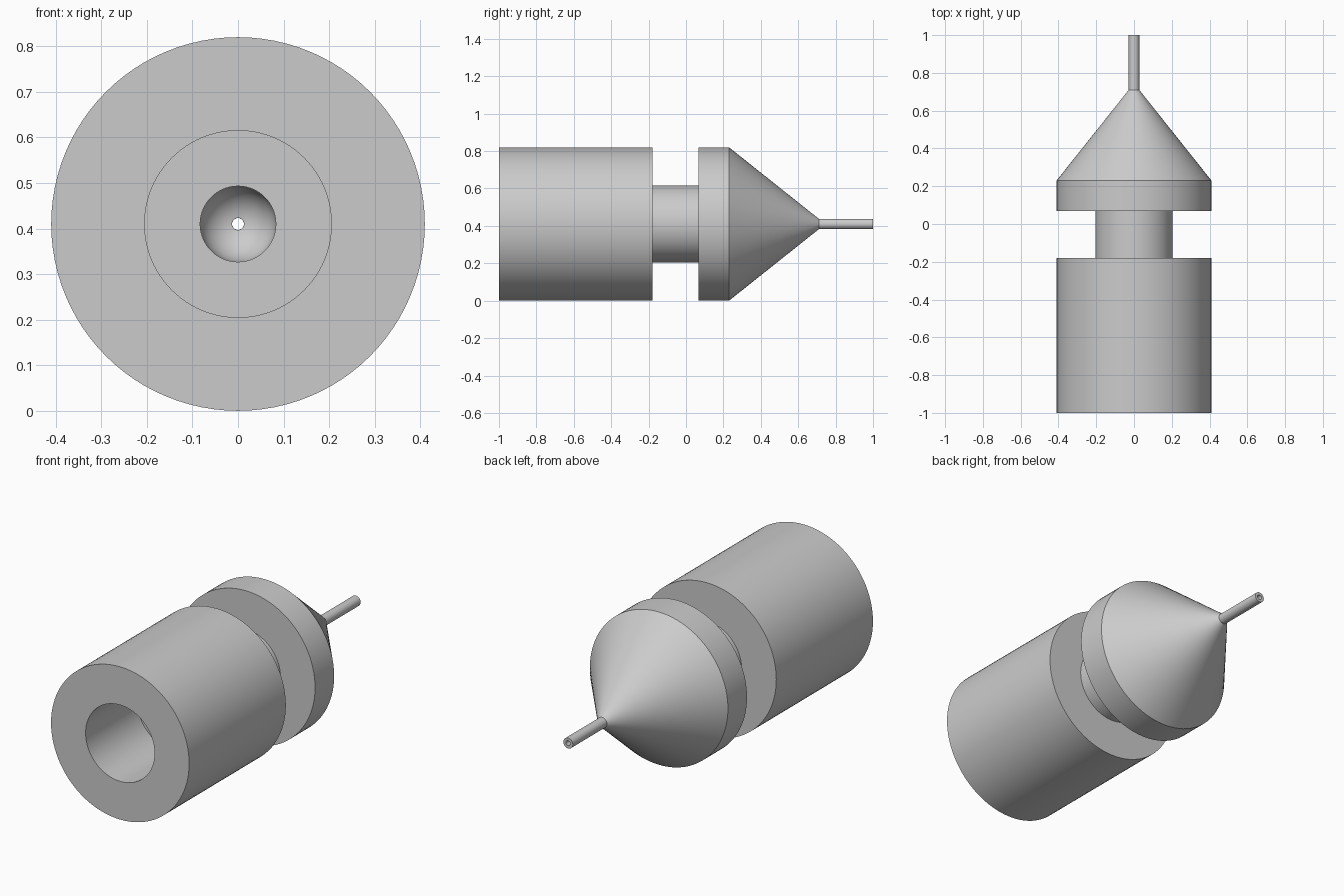
import bpy, bmesh
from math import sin, cos, pi, radians

cube = bpy.data.objects.get("Cube")
if cube:
    bpy.data.objects.remove(cube, do_unlink=True)

SEGMENTS = 96
R = 0.41            # outer radius, also the height of the axis
NECK = 0.205
BORE = 0.083
HOLE = 0.013


def material(name, rgb):
    mat = bpy.data.materials.new(name)
    mat.use_nodes = True
    mat.diffuse_color = (*rgb, 1)
    mat.node_tree.nodes["Principled BSDF"].inputs["Base Color"].default_value = (*rgb, 1)
    return mat


def lathe(name, profile, mat):
    """Revolve a closed (radius, y) profile around the lengthwise axis."""
    bm = bmesh.new()
    rings = []
    for r, y in profile:
        angles = [2 * pi * i / SEGMENTS for i in range(SEGMENTS)]
        rings.append([bm.verts.new((r * cos(a), y, r * sin(a))) for a in angles])
    for a, b in zip(rings, rings[1:] + rings[:1]):
        for i in range(SEGMENTS):
            j = (i + 1) % SEGMENTS
            bm.faces.new((a[i], a[j], b[j], b[i]))
    bmesh.ops.recalc_face_normals(bm, faces=bm.faces)
    mesh = bpy.data.meshes.new(name)
    bm.to_mesh(mesh)
    bm.free()
    mesh.materials.append(mat)
    obj = bpy.data.objects.new(name, mesh)
    obj.location.z = R
    bpy.context.collection.objects.link(obj)
    bpy.ops.object.select_all(action='DESELECT')
    obj.select_set(True)
    bpy.context.view_layer.objects.active = obj
    bpy.ops.object.shade_smooth_by_angle(angle=radians(30))
    return obj


# Outside, front to back
barrel = [(R, -1), (R, -0.18)]
neck = [(NECK, -0.18), (NECK, 0.068)]
flange = [(R, 0.068), (R, 0.23)]
needle = [(0.028, 0.71), (0.028, 1)]

# Inside, back to front: fine hole, rounded chamber end, stepped bore
fine_hole = [(HOLE, 1)]
end_y = 0.2
steps = 12
start = 0.158       # angle where the fine hole meets the rounded end
rounded_end = []
for k in range(steps + 1):
    a = start + (pi / 2 - start) * k / steps
    rounded_end.append((BORE * sin(a), end_y + BORE * cos(a)))
bore = [(BORE, -0.56), (NECK, -0.56), (NECK, -1)]

lathe("nozzle_body",
      barrel + neck + flange + needle + fine_hole + rounded_end + bore,
      material("plain_grey", (0.6, 0.6, 0.6)))
